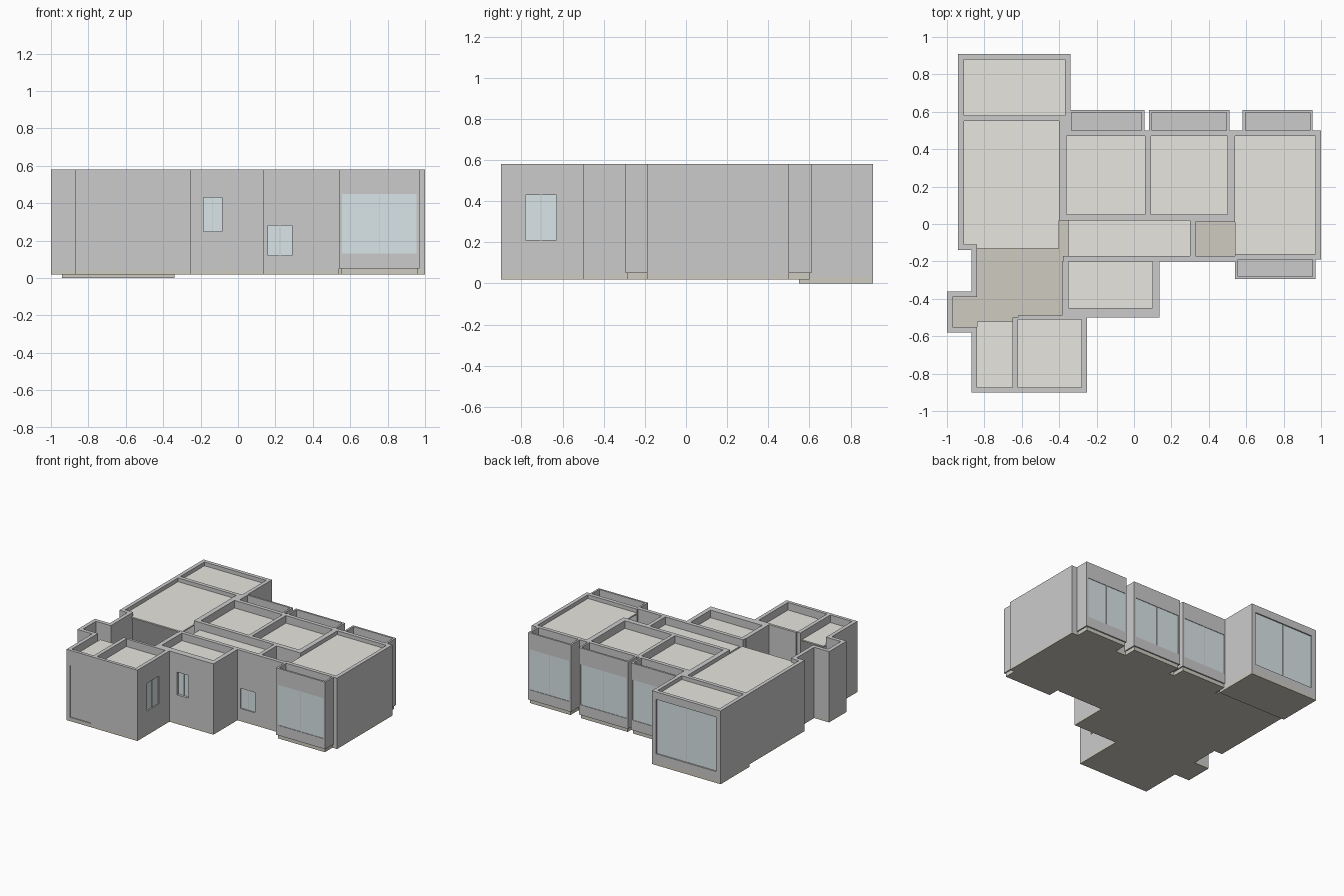
import bpy, bmesh

if "Cube" in bpy.data.objects:
    bpy.data.objects.remove(bpy.data.objects["Cube"])

H = 0.58          # top of all walls
Z0 = 0.04         # underside of walls


def material(name, rgb):
    m = bpy.data.materials.new(name)
    m.diffuse_color = (*rgb, 1)
    m.use_nodes = True
    m.node_tree.nodes["Principled BSDF"].inputs["Base Color"].default_value = m.diffuse_color
    return m


CEIL = material("ceiling_cream", (0.80, 0.79, 0.74))
SLAB = material("slab_beige", (0.62, 0.60, 0.53))
GLASS = material("glass_blue", (0.70, 0.79, 0.81))


def boxes(name, items, mat=None):
    """One object made of boxes (x0, x1, y0, y1, z0, z1)."""
    bm = bmesh.new()
    for x0, x1, y0, y1, z0, z1 in items:
        r = bmesh.ops.create_cube(bm, size=1)
        for v in r["verts"]:
            v.co = ((x0 + x1) / 2 + v.co.x * (x1 - x0),
                    (y0 + y1) / 2 + v.co.y * (y1 - y0),
                    (z0 + z1) / 2 + v.co.z * (z1 - z0))
    me = bpy.data.meshes.new(name)
    bm.to_mesh(me)
    bm.free()
    ob = bpy.data.objects.new(name, me)
    bpy.context.collection.objects.link(ob)
    if mat:
        me.materials.append(mat)
    return ob


def walls(name, rects, z0=Z0):
    return boxes(name, [(*r, z0, H) for r in rects])


def wall_open(name, r, holes, z0=Z0):
    """Wall with rectangular openings (a, b, low, high) along its long side."""
    x0, x1, y0, y1 = r
    along_x = x1 - x0 > y1 - y0
    start, end = (x0, x1) if along_x else (y0, y1)
    parts = []

    def add(a, b, lo, hi):
        if b > a and hi > lo:
            parts.append((a, b, y0, y1, lo, hi) if along_x else (x0, x1, a, b, lo, hi))
    for a, b, lo, hi in holes:
        add(start, a, z0, H)
        add(a, b, z0, lo)
        add(a, b, hi, H)
        start = b
    add(start, end, z0, H)
    return boxes(name, parts)


def pane(name, r, z0, z1):
    """Glass sheet with a thin centre mullion."""
    x0, x1, y0, y1 = r
    boxes(name + "_glass", [(x0, x1, y0, y1, z0, z1)], GLASS)
    e, m = 0.003, 0.002
    if x1 - x0 > y1 - y0:
        c = (x0 + x1) / 2
        bar = (c - m, c + m, y0 - e, y1 + e, z0, z1)
    else:
        c = (y0 + y1) / 2
        bar = (x0 - e, x1 + e, c - m, c + m, z0, z1)
    boxes(name + "_mullion", [bar])


# floor slabs
boxes("floor_slab", [(*r, 0.02, Z0) for r in [
    (-0.94, -0.36, -0.14, 0.55), (-0.36, 0.54, -0.20, 0.50),
    (0.54, 1.00, -0.19, 0.50), (-0.87, -0.36, -0.58, -0.14),
    (-1.00, -0.87, -0.58, -0.36), (-0.87, -0.25, -0.90, -0.58),
    (-0.36, -0.25, -0.58, -0.50), (-0.36, 0.135, -0.50, -0.20)]], SLAB)
boxes("balcony_slab", [(-0.94, -0.34, 0.55, 0.91, 0.0, 0.03)], SLAB)

# balcony room
wall_open("balcony_back_wall", (-0.94, -0.34, 0.88, 0.91), [(-0.90, -0.375, 0.09, 0.52)], 0.03)
pane("balcony_window", (-0.90, -0.375, 0.89, 0.90), 0.09, 0.52)
walls("balcony_side_walls", [(-0.94, -0.91, 0.55, 0.88), (-0.37, -0.34, 0.50, 0.88)], 0.03)
walls("balcony_divider", [(-0.91, -0.37, 0.55, 0.58)], 0.03)

# living room, hall and entry alcove
walls("living_walls", [(-0.94, -0.91, -0.14, 0.55), (-0.91, -0.84, -0.14, -0.11),
                       (-0.40, -0.36, 0.02, 0.50), (-0.40, -0.37, 0.50, 0.55),
                       (-0.87, -0.84, -0.36, -0.14)])
walls("alcove_walls", [(-1.00, -0.84, -0.58, -0.55), (-1.00, -0.97, -0.55, -0.39),
                       (-1.00, -0.84, -0.39, -0.36)])

# bedrooms
walls("bedroom_walls", [(0.06, 0.09, 0.05, 0.47), (0.50, 0.54, 0.01, 0.47),
                        (-0.36, 0.33, 0.02, 0.05), (0.33, 0.50, 0.01, 0.05),
                        (0.30, 0.33, -0.17, 0.02), (0.97, 1.00, -0.16, 0.47)])
wall_open("bedroom_back_wall", (-0.36, 1.00, 0.47, 0.50),
          [(-0.33, 0.04, 0.13, 0.45), (0.10, 0.49, 0.13, 0.45), (0.60, 0.93, 0.13, 0.45)])
wall_open("main_bedroom_front_wall", (0.54, 1.00, -0.19, -0.16), [(0.57, 0.95, 0.13, 0.45)])

# corridor and bathroom
wall_open("corridor_front_wall", (-0.38, 0.54, -0.20, -0.17), [(0.16, 0.29, 0.12, 0.28)])
pane("corridor_window", (0.16, 0.29, -0.19, -0.18), 0.12, 0.28)
walls("bathroom_side_walls", [(-0.385, -0.35, -0.50, -0.20), (0.10, 0.135, -0.50, -0.20)])
wall_open("bathroom_front_wall", (-0.35, 0.10, -0.50, -0.45), [(-0.185, -0.085, 0.25, 0.43)])
pane("bathroom_window", (-0.185, -0.085, -0.48, -0.47), 0.25, 0.43)

# kitchen and utility room at the front
wall_open("kitchen_right_wall", (-0.28, -0.25, -0.875, -0.51), [(-0.78, -0.63, 0.21, 0.43)])
pane("kitchen_window", (-0.27, -0.26, -0.78, -0.63), 0.21, 0.43)
walls("kitchen_walls", [(-0.65, -0.62, -0.875, -0.50), (-0.62, -0.25, -0.51, -0.49),
                        (-0.87, -0.84, -0.875, -0.58)])
wall_open("front_wall", (-0.87, -0.25, -0.90, -0.875), [(-0.84, -0.655, 0.05, 0.46)])
boxes("front_door", [(-0.84, -0.655, -0.893, -0.880, 0.05, 0.46)])


# bay windows: side walls, front band, seat, lid and glass
def bay(name, x0, x1, inner, outer):
    s = 1 if outer > inner else -1
    t = 0.015

    def span(a, b):
        return (min(a, b), max(a, b))
    depth = span(inner, outer - s * t)
    face = span(outer - s * t, outer)
    glass = span(outer - s * 0.010, outer - s * 0.004)
    boxes(name + "_frame", [
        (x0, x0 + t, *depth, 0.05, H), (x1 - t, x1, *depth, 0.05, H),
        (x0, x1, *face, 0.45, H), (x0, x1, *face, 0.05, 0.13),
        (x0, x0 + t, *face, 0.13, 0.45), (x1 - t, x1, *face, 0.13, 0.45),
        (x0 + t, x1 - t, *depth, 0.05, 0.13), (x0 + t, x1 - t, *depth, 0.45, 0.48)])
    boxes(name + "_slab", [(x0 + 0.01, x1 - 0.01, *span(inner, outer - s * 0.01), 0.02, 0.05)], SLAB)
    pane(name, (x0 + t, x1 - t, *glass), 0.13, 0.45)


bay("back_bay_left", -0.35, 0.055, 0.50, 0.61)
bay("back_bay_middle", 0.08, 0.51, 0.50, 0.61)
bay("back_bay_right", 0.58, 0.955, 0.50, 0.61)
bay("front_bay", 0.54, 0.97, -0.19, -0.295)

# ceilings set slightly below the wall tops
for name, r, top in [
        ("balcony_ceiling", (-0.91, -0.37, 0.58, 0.88), 0.55),
        ("living_ceiling", (-0.91, -0.40, -0.13, 0.55), 0.55),
        ("bedroom_left_ceiling", (-0.36, 0.06, 0.05, 0.47), 0.52),
        ("bedroom_right_ceiling", (0.09, 0.50, 0.05, 0.47), 0.52),
        ("main_bedroom_ceiling", (0.54, 0.97, -0.16, 0.47), 0.55),
        ("corridor_ceiling", (-0.35, 0.30, -0.17, 0.02), 0.52),
        ("bathroom_ceiling", (-0.35, 0.10, -0.45, -0.20), 0.52),
        ("kitchen_ceiling", (-0.62, -0.28, -0.875, -0.51), 0.52),
        ("utility_ceiling", (-0.84, -0.65, -0.875, -0.52), 0.52)]:
    boxes(name, [(*r, top - 0.01, top)], CEIL)
